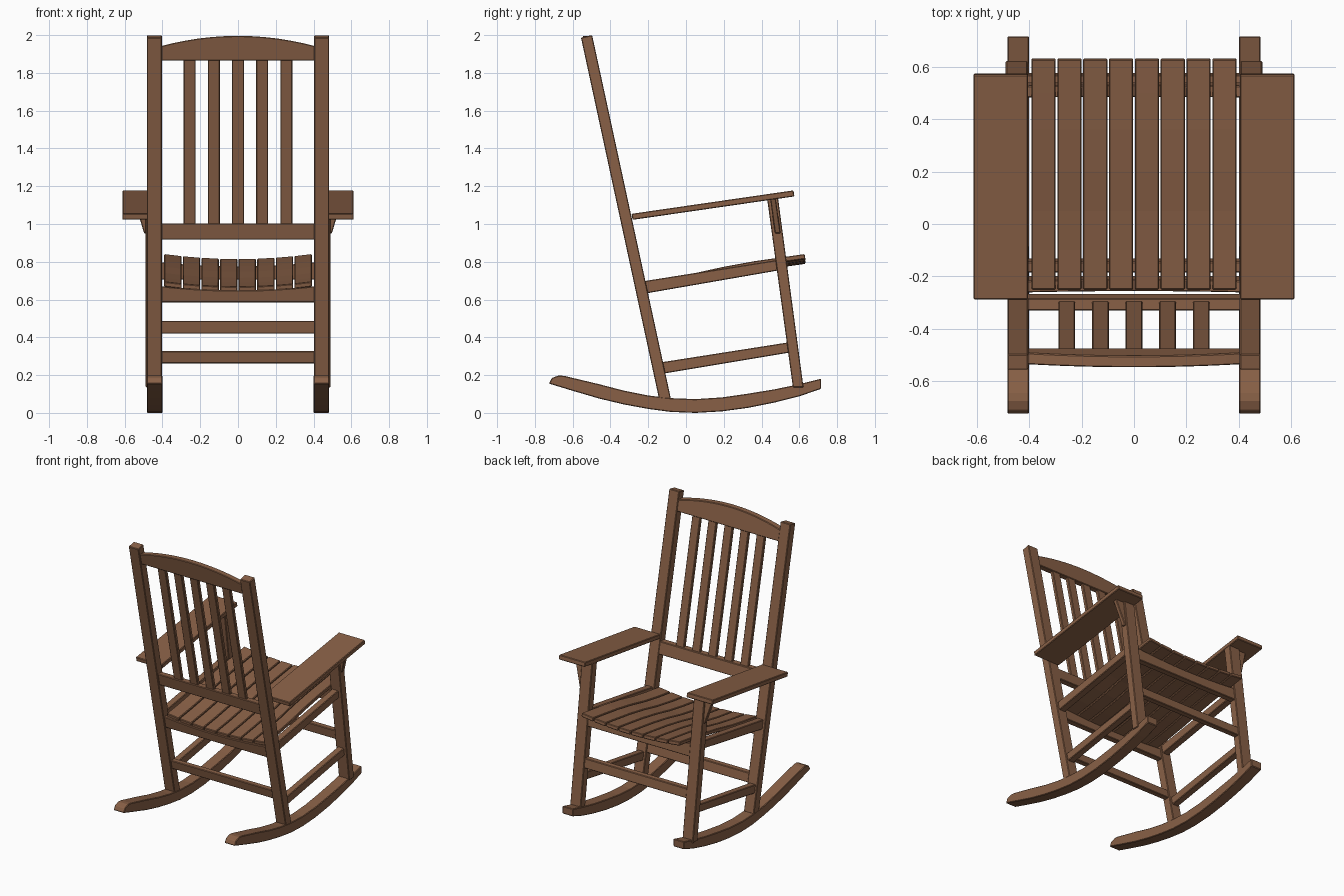
import bpy, bmesh

if "Cube" in bpy.data.objects:
    bpy.data.objects.remove(bpy.data.objects["Cube"])

wood = bpy.data.materials.new("brown wood")
wood.diffuse_color = (0.25, 0.118, 0.062, 1)
wood.use_nodes = True
wood.node_tree.nodes["Principled BSDF"].inputs["Base Color"].default_value = wood.diffuse_color


def loft(name, rings, mirror=False):
    """Skin a list of equal-length point rings and cap both ends."""
    bm = bmesh.new()
    vs = [[bm.verts.new(p) for p in r] for r in rings]
    n = len(rings[0])
    for a, b in zip(vs, vs[1:]):
        for i in range(n):
            j = (i + 1) % n
            bm.faces.new((a[i], a[j], b[j], b[i]))
    bm.faces.new(vs[0])
    bm.faces.new(vs[-1])
    bmesh.ops.recalc_face_normals(bm, faces=bm.faces)
    me = bpy.data.meshes.new(name)
    bm.to_mesh(me)
    bm.free()
    me.materials.append(wood)
    ob = bpy.data.objects.new(name, me)
    bpy.context.collection.objects.link(ob)
    if mirror:
        ob.modifiers.new("mirror", 'MIRROR').use_mirror_merge = False
    bev = ob.modifiers.new("bevel", 'BEVEL')
    bev.width = 0.004
    bev.segments = 1
    bev.limit_method = 'ANGLE'
    bev.angle_limit = 0.7
    return ob


def side(name, yz, x0, x1):
    """Side profile extruded in x, built on both sides."""
    return loft(name, [[(x, y, z) for y, z in yz] for x in (x0, x1)], True)


def back_y(z):      # centre line of the leaning back posts
    return -0.1115 - 0.2157 * (z - 0.08)


def front_y(z):     # centre line of the front legs
    return 0.458 - 0.138 * (z - 1.13)


def cross(name, line, t, zb, top, half=0.42, xc=0.0, steps=12, shift=0.0):
    """Board across the chair, leaning along a leg line; top(x) sets its upper edge."""
    rings = []
    for i in range(steps + 1):
        x = -half + 2 * half * i / steps
        zt = top(x)
        yb, yt = line(zb) + shift, line(zt) + shift
        rings.append([(xc + x, yb - t / 2, zb), (xc + x, yb + t / 2, zb),
                      (xc + x, yt + t / 2, zt), (xc + x, yt - t / 2, zt)])
    return loft(name, rings)


# Curved rockers
side("rocker", [(-.725, .155), (-.71, .185), (-.675, .198), (-.645, .196), (-.46, .152),
                (-.33, .118), (-.2, .092), (-.08, .078), (.05, .073), (.19, .082),
                (.33, .102), (.47, .125), (.6, .152), (.715, .181), (.715, .127),
                (.6, .088), (.47, .055), (.33, .027), (.19, .008), (.05, 0),
                (-.08, .005), (-.2, .021), (-.33, .045), (-.46, .076), (-.6, .117)], .40, .483)

# Back posts and front legs
side("back_post", [(-.143, .075), (-.08, .075), (-.497, 2.0), (-.556, 1.987)], .403, .482)
side("front_leg", [(.566, .135), (.622, .135), (.487, 1.14), (.43, 1.13)], .405, .489)

# Arms and their triangular brackets
side("arm", [(-.283, 1.022), (.574, 1.146), (.569, 1.178), (-.288, 1.054)], .404, .612)
tri = [(.48, 1.135), (.553, 1.14), (.497, .95), (.48, .95)]
loft("arm_bracket", [[(x, front_y(z) + d, z) for x, z in tri] for d in (-.012, .018)], True)

# Side rails
side("seat_side_rail", [(-.215, .632), (.5, .756), (.5, .812), (-.22, .698)], .415, .465)
side("side_stretcher", [(-.12, .208), (.57, .323), (.56, .376), (-.13, .268)], .42, .468)

# Cross rails
cross("rear_seat_rail", back_y, .045, .585, lambda x: .648 + .022 * (x / .4) ** 2)
cross("front_seat_rail", front_y, .045, .705, lambda x: .775 + .022 * (x / .4) ** 2)
cross("rear_stretcher", back_y, .042, .262, lambda x: .327, steps=1)
cross("front_stretcher", front_y, .042, .42, lambda x: .487, steps=1)

# Backrest: lower rail, arched top rail, upright slats
cross("back_lower_rail", back_y, .046, .917, lambda x: 1.003, steps=1, shift=.003)
cross("back_top_rail", back_y, .044, 1.865, lambda x: 1.996 - .052 * (x / .4) ** 2)
for i in range(5):
    cross("back_slat", back_y, .026, .99, lambda x: 1.875, half=.032,
          xc=(i - 2) * .128, steps=1, shift=.003)

# Seat slats: gently waved along their length, dished across the seat
path = [(-.25, .668), (-.1, .689), (.05, .715), (.2, .748), (.36, .777), (.5, .797), (.628, .815)]
profile = path + [(y + .004, z - .026) for y, z in reversed(path)]
for i in range(8):
    xc = (i - 3.5) * .0985
    loft("seat_slat", [[(x, y, z + .026 * (x / .39) ** 2) for y, z in profile]
                       for x in (xc - .046, xc + .046)])
